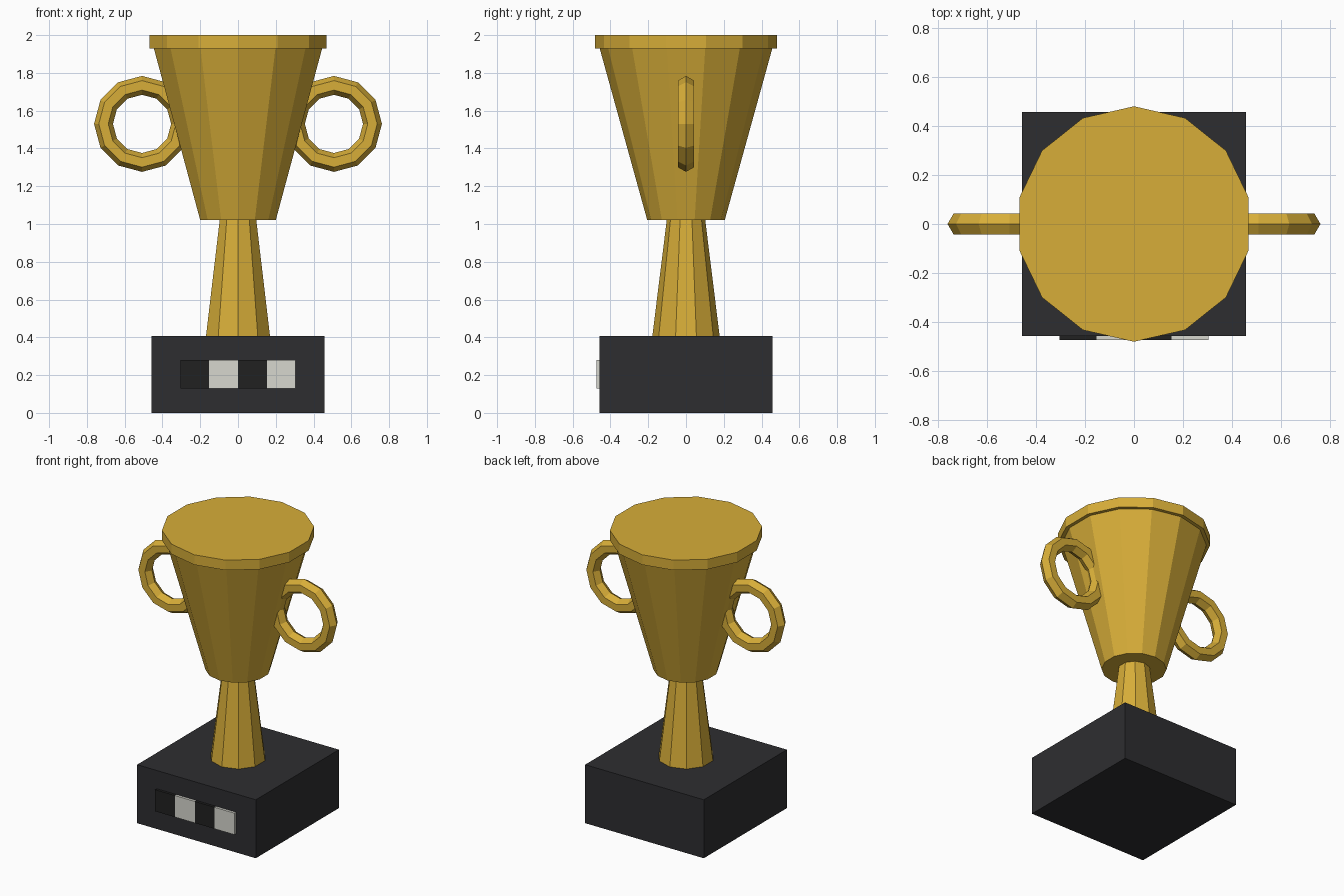
import bpy
from math import pi

if "Cube" in bpy.data.objects:
    bpy.data.objects.remove(bpy.data.objects["Cube"])


def material(name, rgb):
    m = bpy.data.materials.new(name)
    m.diffuse_color = (*rgb, 1.0)
    m.use_nodes = True
    m.node_tree.nodes["Principled BSDF"].inputs["Base Color"].default_value = m.diffuse_color
    return m


GOLD = material("gold", (0.68, 0.42, 0.04))
BLACK = material("base_black", (0.027, 0.027, 0.030))
DARK = material("plaque_dark", (0.015, 0.015, 0.015))
PALE = material("plaque_pale", (0.68, 0.68, 0.62))


def finish(name, mat):
    ob = bpy.context.object
    ob.name = ob.data.name = name
    ob.data.materials.append(mat)
    return ob


def box(name, lo, hi, mat):
    centre = [(a + b) / 2 for a, b in zip(lo, hi)]
    bpy.ops.mesh.primitive_cube_add(size=1, location=centre)
    bpy.context.object.scale = [b - a for a, b in zip(lo, hi)]
    bpy.ops.object.transform_apply(location=False, rotation=False, scale=True)
    return finish(name, mat)


def tapered(name, sides, z0, z1, r0, r1, mat):
    bpy.ops.mesh.primitive_cone_add(vertices=sides, radius1=r0, radius2=r1,
                                    depth=z1 - z0, location=(0, 0, (z0 + z1) / 2))
    return finish(name, mat)


# Square base block
box("base", (-0.457, -0.457, 0), (0.457, 0.457, 0.407), BLACK)

# Plaque of four alternating tiles on the front of the base
TILE = 0.1525
for i in range(4):
    x = (i - 2) * TILE
    box(f"plaque_tile_{i + 1}", (x, -0.475, 0.13), (x + TILE, -0.445, 0.28),
        PALE if i % 2 else DARK)

# Stem, bowl and solid-topped rim
tapered("stem", 10, 0.407, 1.02, 0.178, 0.102, GOLD)
tapered("bowl", 14, 1.02, 1.93, 0.205, 0.457, GOLD)
tapered("rim", 14, 1.93, 2.0, 0.481, 0.481, GOLD)

# Ring handles, partly sunk into the bowl
for side, label in ((-1, "left"), (1, "right")):
    bpy.ops.mesh.primitive_torus_add(
        major_segments=12, minor_segments=6, major_radius=0.204, minor_radius=0.05,
        location=(side * 0.508, 0, 1.53), rotation=(pi / 2, 0, 0))
    finish(f"handle_{label}", GOLD)
